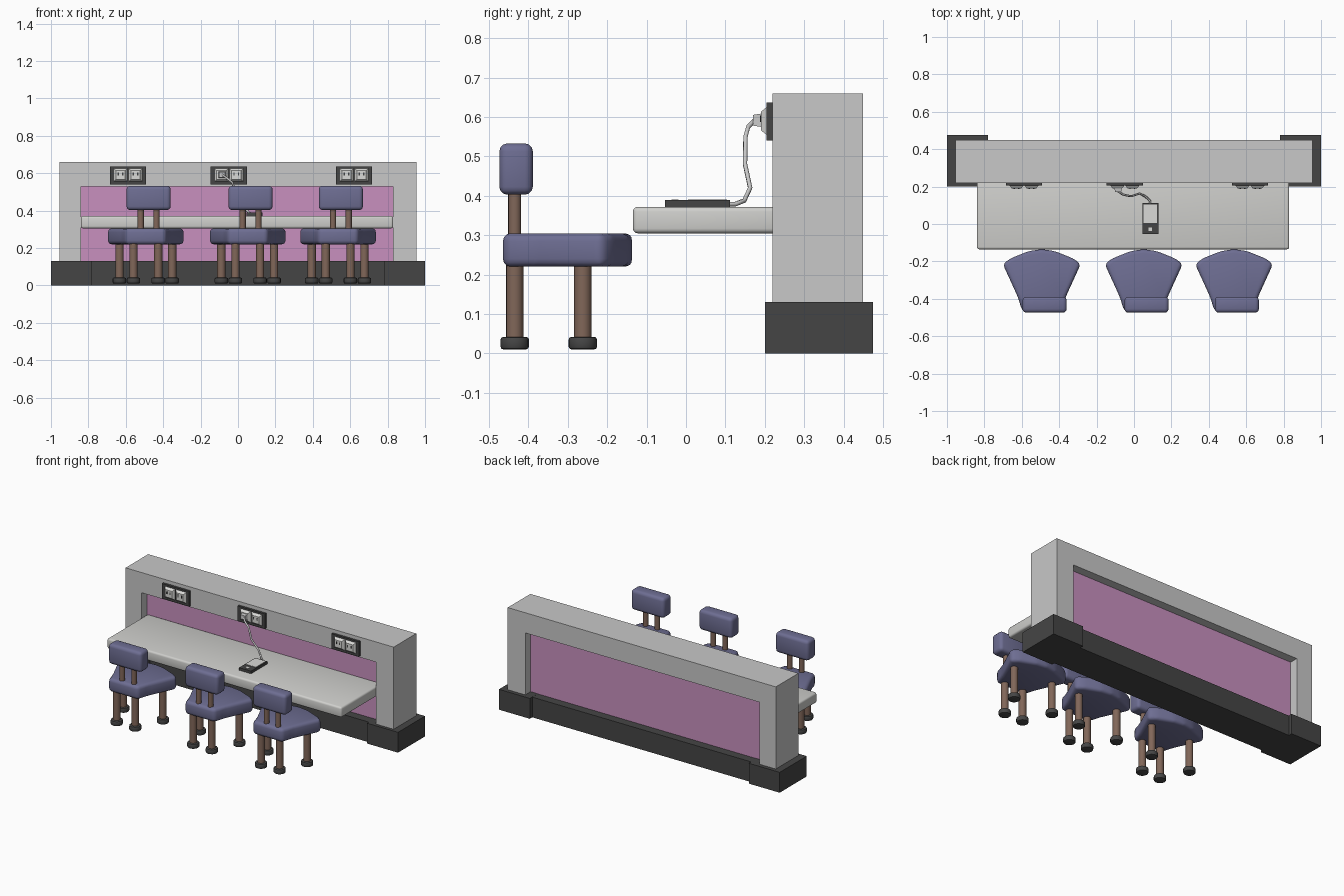
import bpy
import bmesh
import math
from mathutils import Vector, Matrix

if "Cube" in bpy.data.objects:
    bpy.data.objects.remove(bpy.data.objects["Cube"])


def material(name, r, g, b):
    m = bpy.data.materials.new(name)
    m.use_nodes = True
    m.diffuse_color = (r, g, b, 1)
    m.node_tree.nodes["Principled BSDF"].inputs["Base Color"].default_value = (r, g, b, 1)
    return m


WALL = material("wall grey", 0.58, 0.58, 0.58)
TOP = material("counter off white", 0.63, 0.63, 0.61)
DARK = material("charcoal", 0.06, 0.06, 0.06)
PINK = material("pink panel", 0.58, 0.28, 0.52)
BLUE = material("blue upholstery", 0.155, 0.155, 0.29)
BROWN = material("brown wood", 0.22, 0.135, 0.1)
WHITE = material("socket white", 0.7, 0.7, 0.68)


def finish(name, bm, mat, bevel=0, segments=3, smooth=False):
    """Bevel the mesh, then turn it into an object."""
    if bevel:
        bmesh.ops.bevel(bm, geom=bm.edges[:], offset=bevel, segments=segments,
                        profile=0.5, affect='EDGES', clamp_overlap=True)
    bmesh.ops.recalc_face_normals(bm, faces=bm.faces[:])
    me = bpy.data.meshes.new(name)
    bm.to_mesh(me)
    bm.free()
    me.materials.append(mat)
    ob = bpy.data.objects.new(name, me)
    bpy.context.collection.objects.link(ob)
    if smooth:
        bpy.ops.object.select_all(action='DESELECT')
        ob.select_set(True)
        bpy.context.view_layer.objects.active = ob
        bpy.ops.object.shade_smooth_by_angle(angle=math.radians(40))
    return ob


def box(name, x, y, z, mat, bevel=0, segments=3):
    """Box from (min, max) ranges."""
    bm = bmesh.new()
    bmesh.ops.create_cube(bm, size=1)
    for v in bm.verts:
        v.co = [(r[0] + r[1]) / 2 + c * (r[1] - r[0]) for r, c in zip((x, y, z), v.co)]
    return finish(name, bm, mat, bevel, segments, bevel > 0)


def prism(name, outline, shift, mat, bevel=0, smooth=False):
    """Outline of 3D points extruded by a shift."""
    bm = bmesh.new()
    face = bm.faces.new([bm.verts.new(p) for p in outline])
    new = bmesh.ops.extrude_face_region(bm, geom=[face])
    verts = [g for g in new["geom"] if isinstance(g, bmesh.types.BMVert)]
    bmesh.ops.translate(bm, verts=verts, vec=shift)
    return finish(name, bm, mat, bevel, 3, smooth)


def post(name, x, y, z, radius, mat, bevel=0):
    """Upright cylinder."""
    bm = bmesh.new()
    mid = Matrix.Translation((x, y, (z[0] + z[1]) / 2))
    bmesh.ops.create_cone(bm, cap_ends=True, segments=16, radius1=radius,
                          radius2=radius, depth=z[1] - z[0], matrix=mid)
    if bevel:
        rims = [e for e in bm.edges if abs(e.verts[0].co.z - e.verts[1].co.z) < 1e-5]
        bmesh.ops.bevel(bm, geom=rims, offset=bevel, segments=2, profile=0.5, affect='EDGES')
    return finish(name, bm, mat, smooth=True)


def frustum(name, x, z, y_back, y_front, half_w, half_h, taper, mat):
    """Block on the wall that narrows towards the front."""
    bm = bmesh.new()
    bmesh.ops.create_cube(bm, size=2)
    for v in bm.verts:
        front = v.co.y < 0
        s = taper if front else 1
        v.co = (x + v.co.x * half_w * s, y_front if front else y_back, z + v.co.z * half_h * s)
    return finish(name, bm, mat)


# Wall frame, panel and plinth
frame = [(-0.955, 0.13), (-0.955, 0.66), (0.955, 0.66), (0.955, 0.13),
         (0.83, 0.13), (0.83, 0.53), (-0.84, 0.53), (-0.84, 0.13)]
prism("wall_frame", [(x, 0.22, z) for x, z in frame], (0, 0.23, 0), WALL)
box("wall_panel", (-0.845, 0.835), (0.275, 0.395), (0.12, 0.535), PINK)
box("plinth_middle", (-0.79, 0.79), (0.22, 0.45), (0, 0.13), DARK)
for side, name in ((-1, "plinth_right"), (1, "plinth_left")):
    box(name, sorted((side * 0.78, side)), (0.2, 0.475), (0, 0.131), DARK)

# Counter
box("counter", (-0.84, 0.83), (-0.135, 0.28), (0.305, 0.372), TOP, 0.012)

# Chairs
half_seat = [(0.105, -0.465), (0.128, -0.39), (0.208, -0.215), (0.17, -0.185), (0.07, -0.145)]
for i, cx in enumerate((-0.493, 0.052, 0.535), 1):
    outline = [(cx + x, y, 0.22) for x, y in half_seat] + [(cx, -0.135, 0.22)]
    outline += [(cx - x, y, 0.22) for x, y in reversed(half_seat)]
    prism(f"seat_{i}", outline, (0, 0, 0.085), BLUE, 0.02, True)
    bx = cx + 0.015
    box(f"backrest_{i}", (bx - 0.118, bx + 0.118), (-0.474, -0.389), (0.403, 0.533), BLUE, 0.02)
    for side, label in ((-1, "right"), (1, "left")):
        post(f"back_post_{label}_{i}", bx + side * 0.042, -0.435, (0.28, 0.42), 0.0165, BROWN)
        for where, lx, ly in (("front", 0.141, -0.262), ("rear", 0.066, -0.435)):
            x = cx + side * lx
            post(f"{where}_leg_{label}_{i}", x, ly, (0.03, 0.235), 0.022, BROWN)
            post(f"{where}_foot_{label}_{i}", x, ly, (0.01, 0.042), 0.036, DARK, 0.007)

# Wall sockets
for i, cx in enumerate((-0.588, -0.049, 0.62), 1):
    box(f"socket_plate_{i}", (cx - 0.097, cx + 0.097), (0.205, 0.221), (0.54, 0.637), DARK)
    for side, label in ((-1, "right"), (1, "left")):
        sx = cx + side * 0.04
        frustum(f"socket_{label}_{i}", sx, 0.59, 0.206, 0.19, 0.038, 0.036, 0.65, WHITE)
        for hole in (-1, 1):
            hx = sx + hole * 0.012
            box(f"socket_slot_{label}_{i}", (hx - 0.003, hx + 0.003), (0.188, 0.192),
                (0.588, 0.604), DARK)

# Plug and cable
frustum("plug", -0.085, 0.592, 0.192, 0.17, 0.02, 0.017, 0.8, WALL)
path = [(-0.085, 0.175, 0.592), (-0.06, 0.158, 0.575), (-0.03, 0.151, 0.55),
        (-0.01, 0.15, 0.48), (0.03, 0.163, 0.42), (0.06, 0.148, 0.388),
        (0.085, 0.125, 0.379), (0.088, 0.1, 0.379)]
curve = bpy.data.curves.new("cable", 'CURVE')
curve.dimensions = '3D'
curve.bevel_depth = 0.006
curve.bevel_resolution = 1
curve.use_fill_caps = True
spline = curve.splines.new('POLY')
spline.points.add(len(path) - 1)
for point, co in zip(spline.points, path):
    point.co = (*co, 1)
curve.materials.append(WALL)
bpy.context.collection.objects.link(bpy.data.objects.new("cable", curve))

# Phone
box("phone_body", (0.045, 0.13), (-0.053, 0.112), (0.371, 0.389), DARK)
box("phone_screen", (0.051, 0.124), (0.005, 0.104), (0.387, 0.391), WHITE)
box("phone_button", (0.077, 0.097), (-0.037, -0.019), (0.387, 0.391), WHITE)
